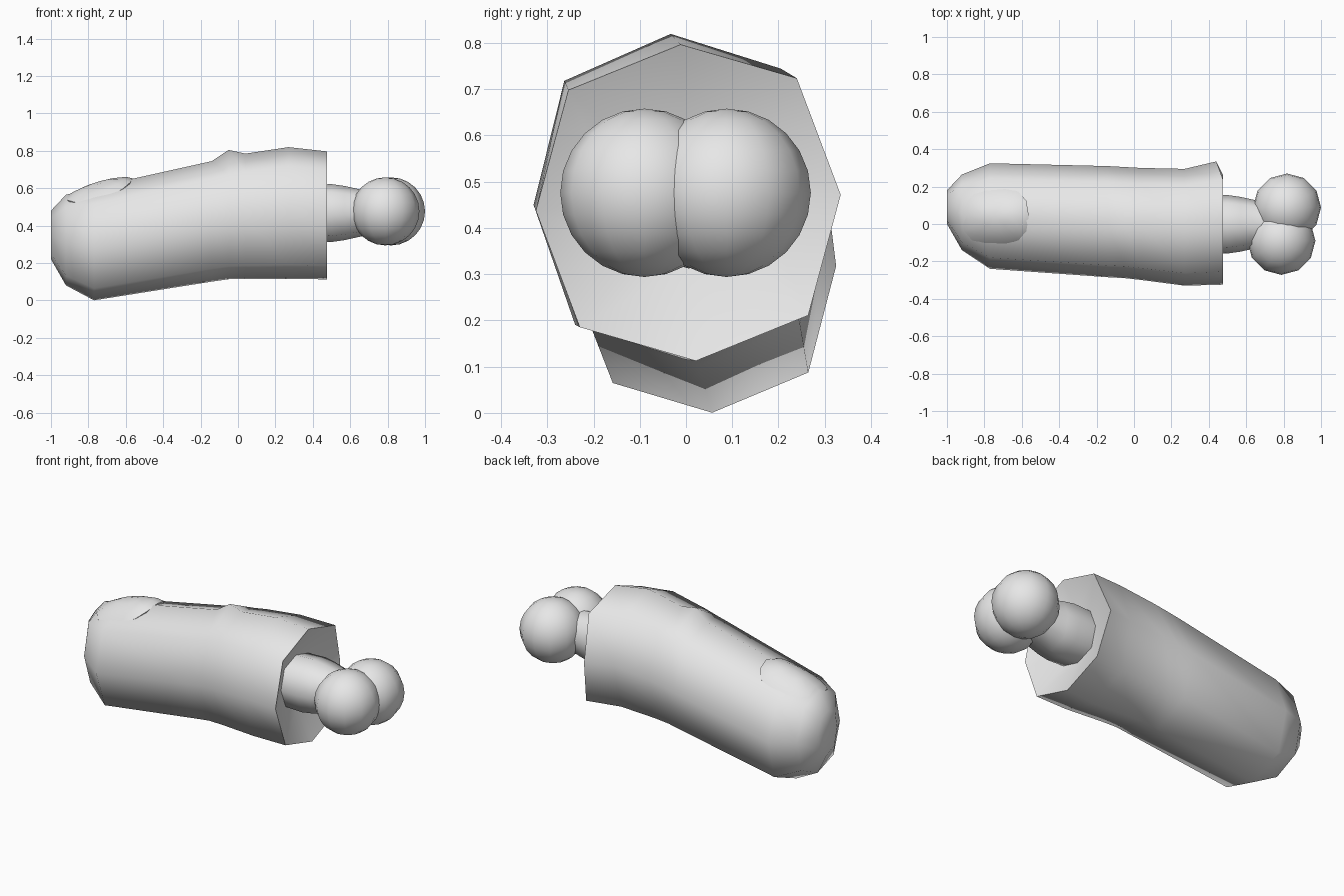
import bpy, bmesh, math
from mathutils import Vector

cube = bpy.data.objects.get("Cube")
if cube:
    bpy.data.objects.remove(cube, do_unlink=True)

grey = bpy.data.materials.new("plain grey")
grey.use_nodes = True
grey.diffuse_color = (0.8, 0.8, 0.8, 1)
grey.node_tree.nodes["Principled BSDF"].inputs["Base Color"].default_value = (0.8, 0.8, 0.8, 1)


def finish(bm, name, angle=65):
    bmesh.ops.recalc_face_normals(bm, faces=bm.faces)
    mesh = bpy.data.meshes.new(name)
    bm.to_mesh(mesh)
    bm.free()
    mesh.materials.append(grey)
    ob = bpy.data.objects.new(name, mesh)
    bpy.context.collection.objects.link(ob)
    bpy.ops.object.select_all(action="DESELECT")
    ob.select_set(True)
    bpy.context.view_layer.objects.active = ob
    bpy.ops.object.shade_smooth_by_angle(angle=math.radians(angle))
    return ob


def bridge(bm, a, b):
    n = len(a)
    for i in range(n):
        j = (i + 1) % n
        bm.faces.new((a[i], a[j], b[j], b[i]))


def fan(bm, ring, tip):
    v = bm.verts.new(tip)
    for i in range(len(ring)):
        bm.faces.new((ring[i], ring[(i + 1) % len(ring)], v))


def ring(bm, x, y0, y1, z0, z1, bump=0.0, n=8):
    """Eight-sided cross-section, slightly boxy; index 2 is the top point."""
    out = []
    for i in range(n):
        a = 2 * math.pi * i / n + 0.05
        c, s = math.cos(a), math.sin(a)
        k = 1.0 + (0.06 if i % 2 else 0.0)
        out.append(bm.verts.new((x, (y0 + y1) / 2 + (y1 - y0) / 2 * c * k,
                                 (z0 + z1) / 2 + (z1 - z0) / 2 * s * k)))
    out[2].co.z += bump
    return out


# Fleshy finger: x, y range, z range, extra height of the top point
sections = [
    (-1.00, 0.00, 0.18, 0.22, 0.48, 0),
    (-0.92, -0.14, 0.265, 0.08, 0.565, 0),
    (-0.77, -0.24, 0.325, 0.00, 0.605, 0),
    (-0.14, -0.285, 0.31, 0.10, 0.745, 0),
    (-0.05, -0.29, 0.305, 0.113, 0.765, 0.04),
    (0.04, -0.30, 0.30, 0.115, 0.785, 0),
    (0.27, -0.33, 0.295, 0.115, 0.82, 0),
    (0.475, -0.325, 0.335, 0.112, 0.797, 0),
]
bm = bmesh.new()
rings = [ring(bm, *s) for s in sections]
rings[-1][0].co.x -= 0.035
for a, b in zip(rings, rings[1:]):
    bridge(bm, a, b)
fan(bm, rings[0], (-1.0, 0.09, 0.35))
# Hollowed cut end
inner = ring(bm, 0.39, -0.15, 0.15, 0.32, 0.62)
bridge(bm, rings[-1], inner)
fan(bm, inner, (0.38, 0, 0.47))
finish(bm, "finger_body")

# Bone shaft
bm = bmesh.new()
shaft = [ring(bm, x, -r - 0.003, r, 0.467 - r, 0.467 + r) for x, r in
         ((0.36, 0.15), (0.50, 0.155), (0.57, 0.145), (0.66, 0.125), (0.76, 0.12))]
for a, b in zip(shaft, shaft[1:]):
    bridge(bm, a, b)
bm.faces.new(shaft[0])
bm.faces.new(shaft[-1])
finish(bm, "bone_shaft")

# Two rounded knobs at the end of the bone
for name, x, y in (("left_bone_knob", 0.818, 0.088), ("right_bone_knob", 0.788, -0.09)):
    bm = bmesh.new()
    bmesh.ops.create_uvsphere(bm, u_segments=12, v_segments=12, radius=0.182)
    bmesh.ops.translate(bm, verts=bm.verts, vec=Vector((x, y, 0.476)))
    finish(bm, name)


# Fingernail: curved rounded plate following the tip
def nail_ring(bm, scale, lift):
    out = []
    for i in range(14):
        a = 2 * math.pi * i / 14
        c, s = math.cos(a), math.sin(a)
        u = scale * math.copysign(abs(c) ** 0.78, c)
        v = scale * math.copysign(abs(s) ** 0.78, s)
        z = 0.632 + 0.052 * u - 0.02 * u * u - 0.075 * v * v + lift
        out.append(bm.verts.new((-0.742 + 0.18 * u, 0.043 + 0.157 * v, z)))
    return out


bm = bmesh.new()
nail = [nail_ring(bm, 0.9, -0.07), nail_ring(bm, 1.0, -0.012),
        nail_ring(bm, 0.8, 0.0), nail_ring(bm, 0.4, 0.004)]
for a, b in zip(nail, nail[1:]):
    bridge(bm, a, b)
fan(bm, nail[-1], (-0.742, 0.043, 0.637))
bm.faces.new(nail[0])
finish(bm, "fingernail", 50)
